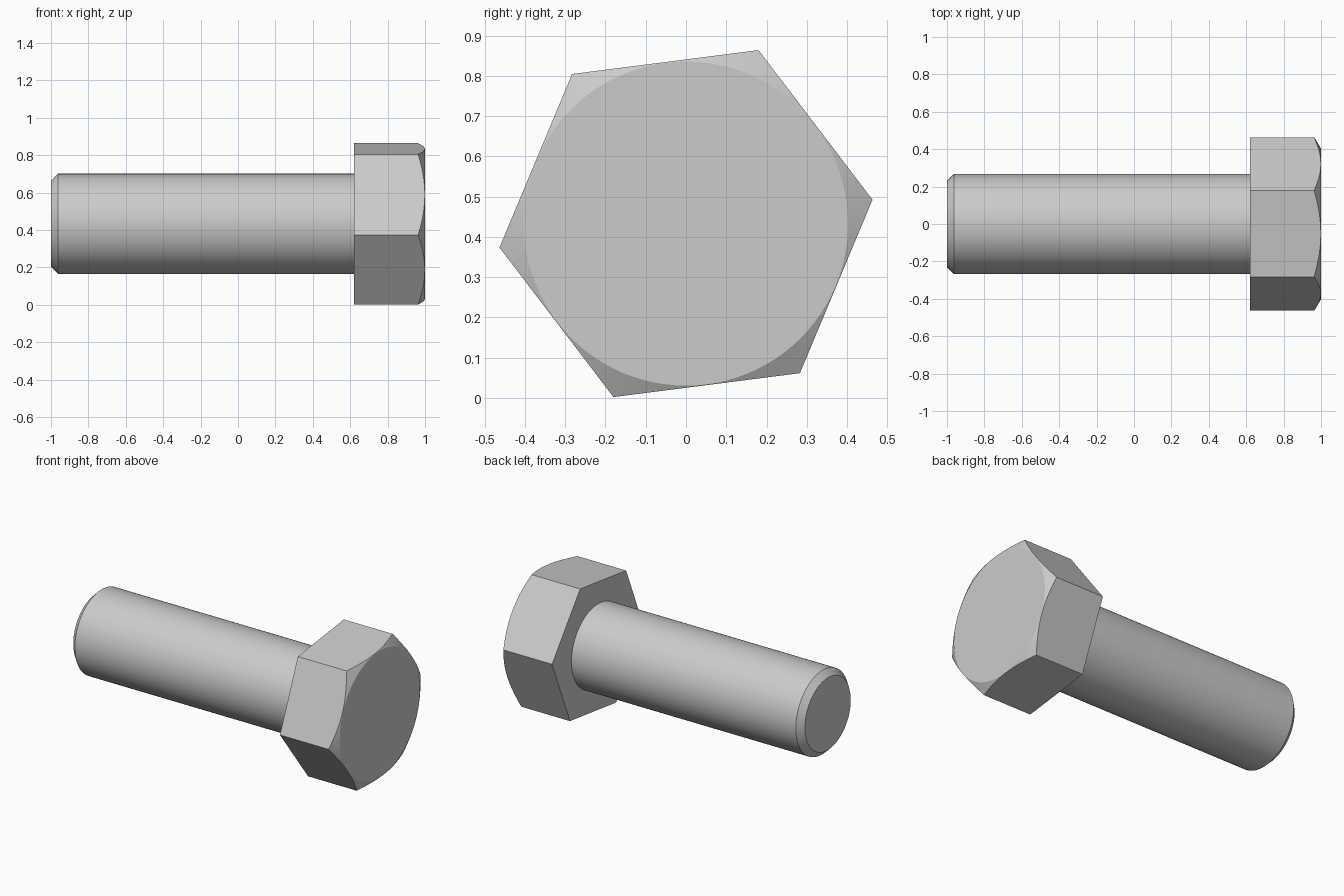
import bpy, bmesh
from math import cos, sin, pi, radians, tan

cube = bpy.data.objects.get("Cube")
if cube:
    bpy.data.objects.remove(cube, do_unlink=True)

AXIS_Z = 0.433            # height of the bolt axis
HEX_R, HEX_TURN = 0.467, radians(7.3)
APOTHEM = HEX_R * cos(pi / 6)
HEAD_BACK, HEAD_FRONT = 0.62, 1.0
SIDE_STEPS = 16           # divisions along each chamfered hexagon edge

steel = bpy.data.materials.new("steel grey")
steel.use_nodes = True
GREY = (0.6, 0.6, 0.6, 1)
steel.diffuse_color = GREY
steel.node_tree.nodes["Principled BSDF"].inputs["Base Color"].default_value = GREY


def ring_point(bm, x, r, a):
    return bm.verts.new((x, r * cos(a), AXIS_Z + r * sin(a)))


def finish(bm, name):
    bmesh.ops.recalc_face_normals(bm, faces=bm.faces)
    mesh = bpy.data.meshes.new(name)
    bm.to_mesh(mesh)
    bm.free()
    mesh.materials.append(steel)
    obj = bpy.data.objects.new(name, mesh)
    bpy.context.collection.objects.link(obj)
    bpy.ops.object.select_all(action='DESELECT')
    obj.select_set(True)
    bpy.context.view_layer.objects.active = obj
    bpy.ops.object.shade_smooth_by_angle(angle=radians(25))
    return obj


# Shank: turned profile with a chamfered tip
bm = bmesh.new()
N = 96
profile = [(-1.0, 0.23), (-0.962, 0.268), (HEAD_BACK + 0.01, 0.268)]
rings = [[ring_point(bm, x, r, 2 * pi * i / N) for i in range(N)] for x, r in profile]
for a, b in zip(rings, rings[1:]):
    for i in range(N):
        j = (i + 1) % N
        bm.faces.new((a[i], a[j], b[j], b[i]))
bm.faces.new(rings[0])
bm.faces.new(rings[-1])
finish(bm, "shank")

# Hex head: the outer face is cut by a 30 degree cone, leaving curved edges
bm = bmesh.new()
flat_r = APOTHEM - 0.002
back, rim, flat = [], [], []
for side in range(6):
    start = HEX_TURN + side * pi / 3
    back.append(ring_point(bm, HEAD_BACK, HEX_R, start))
    for k in range(SIDE_STEPS):
        t = k / SIDE_STEPS * pi / 3
        r = APOTHEM / cos(t - pi / 6)
        rim.append(ring_point(bm, HEAD_FRONT - (r - flat_r) * tan(pi / 6), r, start + t))
        flat.append(ring_point(bm, HEAD_FRONT, flat_r, start + t))
count = len(rim)
for side in range(6):
    edge = [rim[(side * SIDE_STEPS + k) % count] for k in range(SIDE_STEPS + 1)]
    bm.faces.new([back[(side + 1) % 6], back[side]] + edge)
for i in range(count):
    j = (i + 1) % count
    bm.faces.new((rim[i], rim[j], flat[j], flat[i]))
bm.faces.new(back)
bm.faces.new(flat)
finish(bm, "hex_head")
